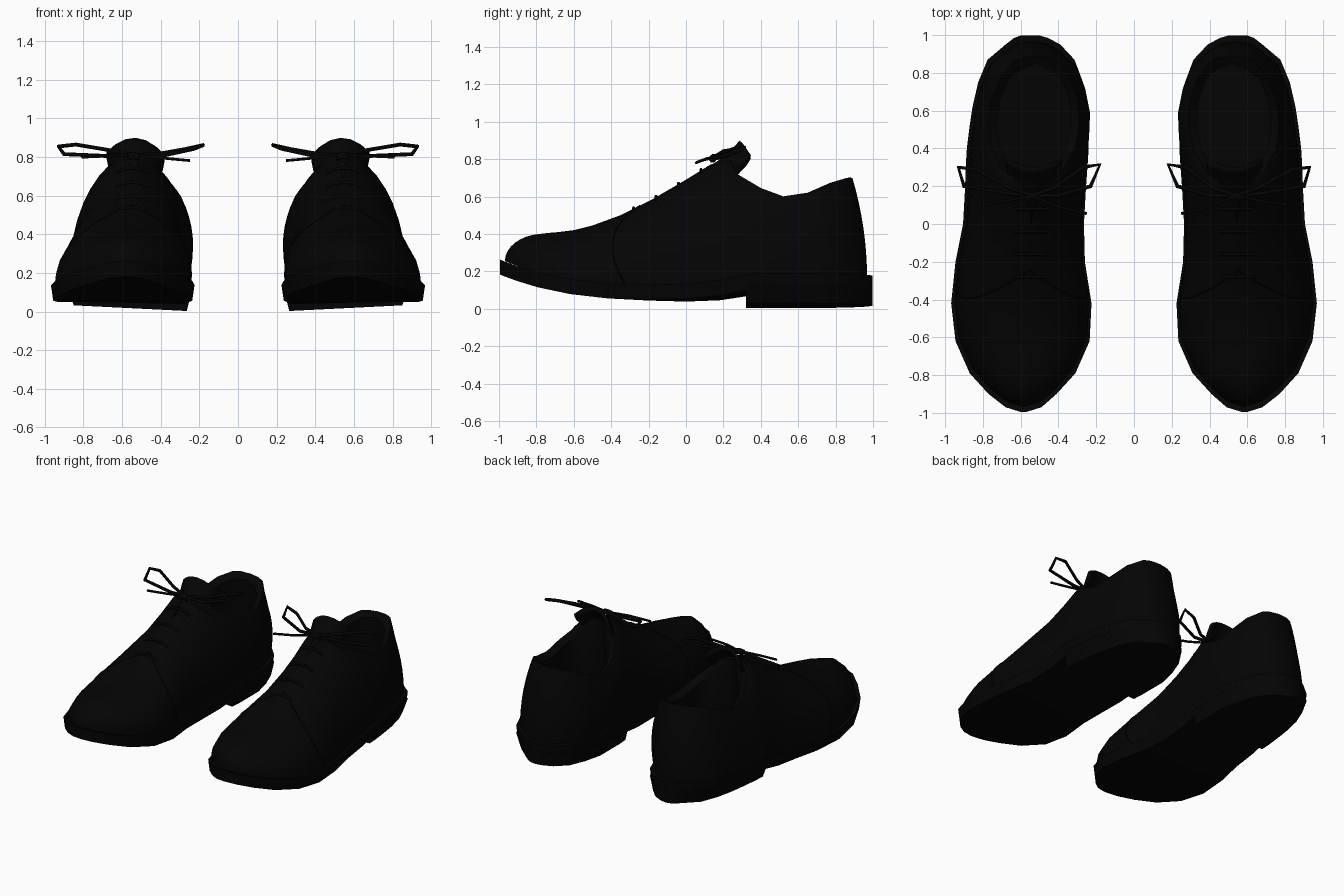
import bpy, bmesh, math

cube = bpy.data.objects.get("Cube")
if cube:
    bpy.data.objects.remove(cube, do_unlink=True)

black = bpy.data.materials.new("black_leather")
black.use_nodes = True
colour = (0.0012, 0.0012, 0.0012, 1)
black.diffuse_color = colour
black.node_tree.nodes["Principled BSDF"].inputs["Base Color"].default_value = colour

# Stations from toe to heel:
# footprint y, inner x, outer x, then ridge or collar y, z and half opening
STATIONS = [
    (-1.0, .585, .585, -.78, .40, 0),
    (-.97, .49, .68, -.74, .405, 0),
    (-.90, .41, .77, -.68, .41, 0),
    (-.79, .31, .87, -.60, .42, 0),
    (-.62, .235, .945, -.50, .445, 0),
    (-.42, .225, .968, -.35, .50, 0),
    (-.20, .26, .945, -.18, .585, 0),
    (0, .265, .905, 0, .69, 0),
    (.18, .255, .895, .13, .77, .02),
    (.32, .245, .89, .23, .80, .07),
    (.40, .24, .885, .28, .71, .155),
    (.52, .24, .87, .40, .635, .22),
    (.62, .24, .855, .52, .59, .24),
    (.75, .27, .825, .65, .61, .23),
    (.87, .315, .775, .77, .665, .185),
    (.95, .39, .68, .86, .695, .12),
    (.985, .455, .635, .88, .70, .07),
    (1.0, .545, .545, .89, .70, 0),
]


def tilt(p):
    """Lean the heel end slightly towards its inner side."""
    x, y, z = p
    lean = min(1, max(0, y / .6 + .5))
    return x, y, z + (x - .55) * .05 * lean


def centre(y):
    return .545 - .03 * y


def sole_bottom(y):
    return .045 - .14 * y ** 3 if y < 0 else min(.09, .045 + .35 * y * y)


def sole_top(y):
    return min(.18, sole_bottom(y) + .085) if y > 0 else sole_bottom(y) + .08


def finish(obj):
    """Colour and mirror a part into the second shoe."""
    obj.data.materials.append(black)
    mirror = obj.modifiers.new("pair", 'MIRROR')
    mirror.use_axis[0] = True
    mirror.use_clip = False
    mirror.use_mirror_merge = False
    return obj


def loft(name, grids, closed=False, thickness=0):
    """Join rows of points into quads; closed rows become a solid."""
    bm = bmesh.new()
    for rows in grids:
        verts = [[bm.verts.new(tilt(p)) for p in row] for row in rows]
        n = len(rows[0])
        for a, b in zip(verts, verts[1:]):
            for i in range(n if closed else n - 1):
                j = (i + 1) % n
                bm.faces.new((a[i], a[j], b[j], b[i]))
        if closed:
            bm.faces.new(verts[0])
            bm.faces.new(verts[-1])
    bmesh.ops.remove_doubles(bm, verts=bm.verts, dist=.0005)
    bmesh.ops.recalc_face_normals(bm, faces=bm.faces)
    mesh = bpy.data.meshes.new(name)
    bm.to_mesh(mesh)
    bm.free()
    obj = bpy.data.objects.new(name, mesh)
    bpy.context.collection.objects.link(obj)
    bpy.ops.object.select_all(action='DESELECT')
    obj.select_set(True)
    bpy.context.view_layer.objects.active = obj
    bpy.ops.object.shade_smooth_by_angle(angle=math.radians(40))
    if thickness:
        solid = obj.modifiers.new("thickness", 'SOLIDIFY')
        solid.thickness = thickness
    return finish(obj)


def cord(name, paths, radius):
    """Round cord along each path of points."""
    curve = bpy.data.curves.new(name, 'CURVE')
    curve.dimensions = '3D'
    curve.bevel_depth = radius
    curve.bevel_resolution = 1
    curve.use_fill_caps = True
    for path in paths:
        spline = curve.splines.new('POLY')
        spline.points.add(len(path) - 1)
        for point, p in zip(spline.points, path):
            point.co = (*tilt(p), 1)
    obj = bpy.data.objects.new(name, curve)
    bpy.context.collection.objects.link(obj)
    return finish(obj)


def side_curve(station, side, steps=8):
    """Wall of the upper, from the sole to the ridge or collar."""
    y, inner, outer, top_y, top_z, gap = station
    middle = (inner + outer) / 2
    base_x = middle + side * (outer - inner) / 2 * .95
    base_y, base_z = y * .968, sole_top(y) - .01
    top_x = centre(top_y) + side * gap
    roundness = min(.85, max(0, .7 - .8 * top_y))
    bulge = .03 if side < 0 and outer - inner > .3 else 0
    row = []
    for i in range(steps + 1):
        t = i / steps
        a = t * math.pi / 2
        f = roundness * (1 - math.cos(a)) + (1 - roundness) * t * t
        h = roundness * math.sin(a) + (1 - roundness) * t
        row.append((base_x + (top_x - base_x) * f - bulge * math.sin(math.pi * t),
                    base_y + (top_y - base_y) * f,
                    base_z + (top_z - base_z) * h))
    return row


# Upper
loft("upper", [[side_curve(s, side) for s in STATIONS] for side in (-1, 1)])


# Sole and heel block
def slab(stations, bottom, top, inset_in, inset_out):
    return [[(l + inset_in, y, bottom(y)), (r - inset_out, y, bottom(y)),
             (r, y, top(y)), (l, y, top(y))] for y, l, r, *_ in stations]


ends = [(-.995, .57, .60)] + STATIONS[1:-1] + [(.998, .50, .60)]
loft("sole", [slab(ends, sole_bottom, sole_top, .012, .012)], closed=True)
heel = [s for s in ends if s[0] > .3]
loft("heel", [slab(heel, lambda y: .017, lambda y: .12, .025, .04)], closed=True)

# Padded collar, lining and insole
lining = []
for *_, y, z, gap in STATIONS[8:]:
    c, thin, floor = centre(y), max(0, gap - .045), gap * .95
    inner_y = y - .04 if y > .8 else y
    lining.append([(c - gap, y, z), (c - thin, inner_y, z - .03), (c - floor, inner_y, .24),
                   (c + floor, inner_y, .24), (c + thin, inner_y, z - .03), (c + gap, y, z)])
loft("lining", [lining])

# Tongue, arched across and rising above the facings
tongue = []
for y, z, width, drop in [(-.05, .62, .04, .01), (.13, .765, .07, .03),
                          (.22, .825, .14, .09), (.265, .875, .15, .09),
                          (.285, .90, .15, .08)]:
    tongue.append([(.53 + width * s, y + .05 * s * s, z - drop * s * s)
                   for s in (-1, -.7, -.35, 0, .35, .7, 1)])
loft("tongue", [tongue], thickness=.02)

# Lace rungs
rungs = []
for y, z in [(-.28, .533), (-.16, .595), (-.04, .665), (.08, .738)]:
    c = centre(y)
    rungs.append([(c + x, y, z + .006 - 3 * x * x) for x in (-.09, -.05, 0, .05, .09)])
cord("lace_rungs", rungs, .009)

# Bow loops, loose ends and knot
knot = (.54, .15, .81)
cord("bow_loops", [
    [knot, (.66, .19, .83), (.84, .29, .85), (.93, .30, .835), (.90, .20, .80), (.66, .16, .80), knot],
    [knot, (.42, .19, .82), (.27, .30, .855), (.18, .315, .88), (.23, .20, .855), (.40, .15, .81), knot],
], .011)
cord("lace_ends", [[knot, (.68, .12, .80), (.81, .10, .79)],
                   [knot, (.40, .09, .80), (.25, .055, .79)]], .008)
cord("lace_knot", [[(.51, .14, .80), knot, (.57, .14, .80)]], .02)


# Curved seam across the vamp, running over the wall between two stations
def vamp_seam(side):
    path = []
    rows = zip(side_curve(STATIONS[5], side), side_curve(STATIONS[6], side))
    for i, (front, back) in enumerate(rows):
        w = 2 * (i / 8 - .45) ** 2
        path.append([f + (b - f) * w for f, b in zip(front, back)])
    return path


cord("vamp_seam", [vamp_seam(side) for side in (-1, 1)], .004)
